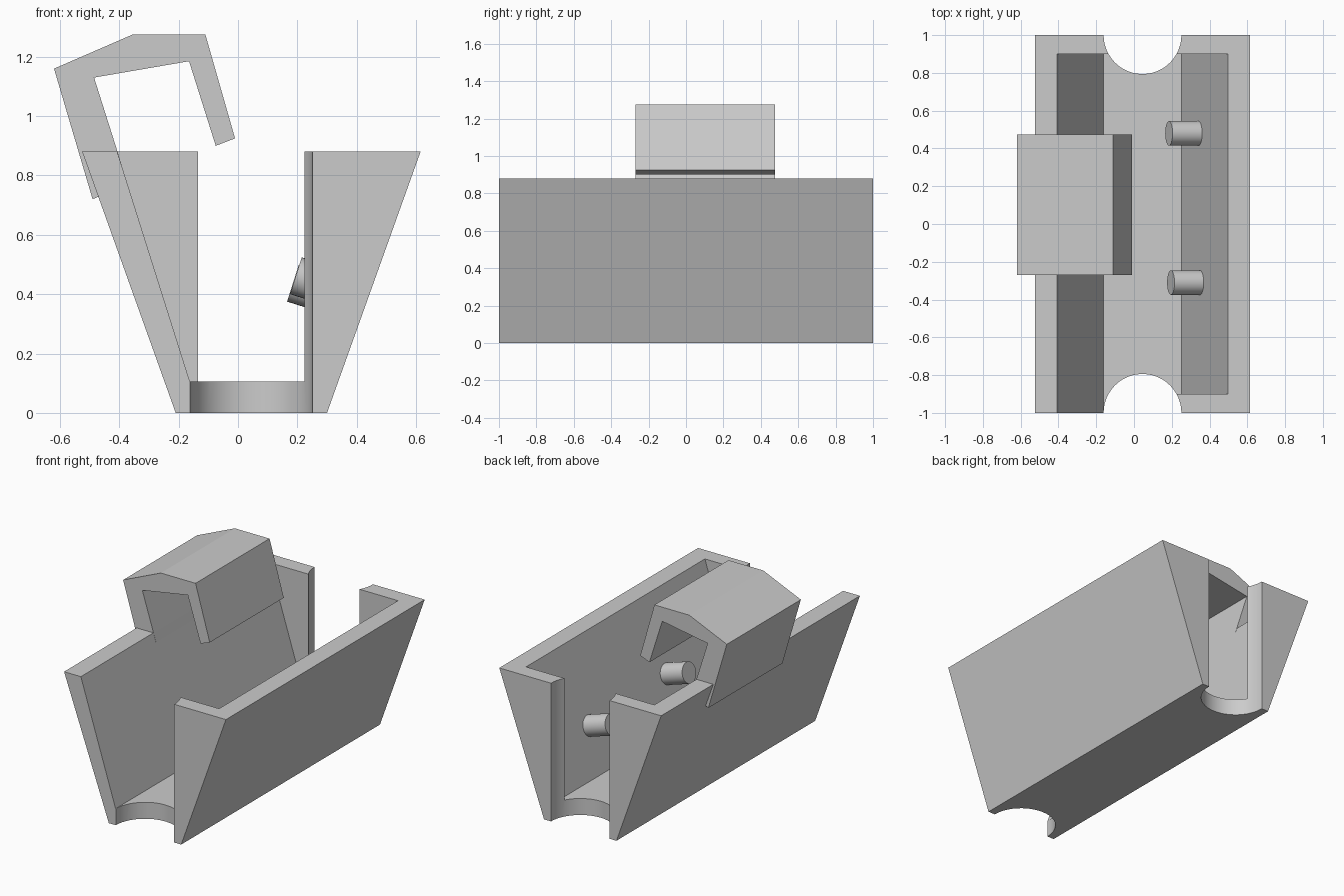
import bpy
import bmesh
from math import radians
from mathutils import Vector

cube = bpy.data.objects.get("Cube")
if cube:
    bpy.data.objects.remove(cube, do_unlink=True)

GREY = (0.6, 0.6, 0.6, 1)
grey = bpy.data.materials.new("plain grey")
grey.use_nodes = True
grey.diffuse_color = GREY
grey.node_tree.nodes["Principled BSDF"].inputs["Base Color"].default_value = GREY


def finish(name, bm):
    bmesh.ops.recalc_face_normals(bm, faces=bm.faces)
    mesh = bpy.data.meshes.new(name)
    bm.to_mesh(mesh)
    bm.free()
    mesh.materials.append(grey)
    obj = bpy.data.objects.new(name, mesh)
    bpy.context.collection.objects.link(obj)
    return obj


def prism(name, profile, y0, y1):
    """Extrude an x-z profile along y."""
    bm = bmesh.new()
    face = bm.faces.new([bm.verts.new((x, y0, z)) for x, z in profile])
    grown = bmesh.ops.extrude_face_region(bm, geom=[face])["geom"]
    verts = [v for v in grown if isinstance(v, bmesh.types.BMVert)]
    bmesh.ops.translate(bm, verts=verts, vec=(0, y1 - y0, 0))
    return finish(name, bm)


def rod(name, start, end, radius, sides):
    start, end = Vector(start), Vector(end)
    axis = end - start
    bm = bmesh.new()
    bmesh.ops.create_cone(bm, cap_ends=True, segments=sides, radius1=radius,
                          radius2=radius, depth=axis.length)
    turn = axis.to_track_quat('Z', 'Y').to_matrix().to_4x4()
    bmesh.ops.transform(bm, matrix=turn, verts=bm.verts)
    bmesh.ops.translate(bm, verts=bm.verts, vec=(start + end) / 2)
    return finish(name, bm)


def activate(obj):
    bpy.ops.object.select_all(action='DESELECT')
    obj.select_set(True)
    bpy.context.view_layer.objects.active = obj


def carve(obj, cutter):
    cutter.hide_render = True
    mod = obj.modifiers.new("carve", 'BOOLEAN')
    mod.operation = 'DIFFERENCE'
    mod.solver = 'EXACT'
    mod.object = cutter
    activate(obj)
    bpy.ops.object.modifier_apply(modifier=mod.name)
    bpy.data.objects.remove(cutter, do_unlink=True)


def smooth(obj):
    activate(obj)
    bpy.ops.object.shade_smooth_by_angle(angle=radians(30))


# Trough with slanted side walls
MID, FLOOR, TOP, OVER = 0.045, 0.105, 0.88, 1.3
SLOPE = 0.316
half_floor = 0.207
half_over = half_floor + SLOPE * (OVER - FLOOR)
trough = prism("trough", [(-0.21, 0), (0.30, 0), (0.615, TOP), (-0.525, TOP)], -1, 1)

# Hollow, left open at the front on the right-hand side
carve(trough, prism("hollow_cutter", [
    (MID - half_floor, FLOOR), (MID + half_floor, FLOOR),
    (MID + half_over, OVER), (MID - half_over, OVER)], -0.9, 0.9))
carve(trough, prism("open_end_cutter", [
    (MID - half_floor, FLOOR), (MID, FLOOR),
    (MID, OVER), (MID - half_over, OVER)], -1.1, -0.85))

# Round notches through both ends
for y in (-1, 1):
    carve(trough, rod("notch_cutter", (MID, y, -0.2), (MID, y, OVER), 0.206, 48))
smooth(trough)

# Hooked clip gripping one wall
prism("hooked_clip", [
    (-0.62, 1.16), (-0.355, 1.275), (-0.11, 1.275), (-0.01, 0.925),
    (-0.075, 0.90), (-0.165, 1.185), (-0.485, 1.13), (-0.406, TOP),
    (-0.373, 0.77), (-0.49, 0.72)], -0.27, 0.475)

# Pegs square to the opposite wall
for name, x, y, z in (("back_peg", 0.185, 0.48, 0.437),
                      ("front_peg", 0.195, -0.31, 0.462)):
    direction = Vector((1, 0, -SLOPE)).normalized()
    start = Vector((x, y, z))
    smooth(rod(name, start, start + direction * 0.2, 0.065, 32))
